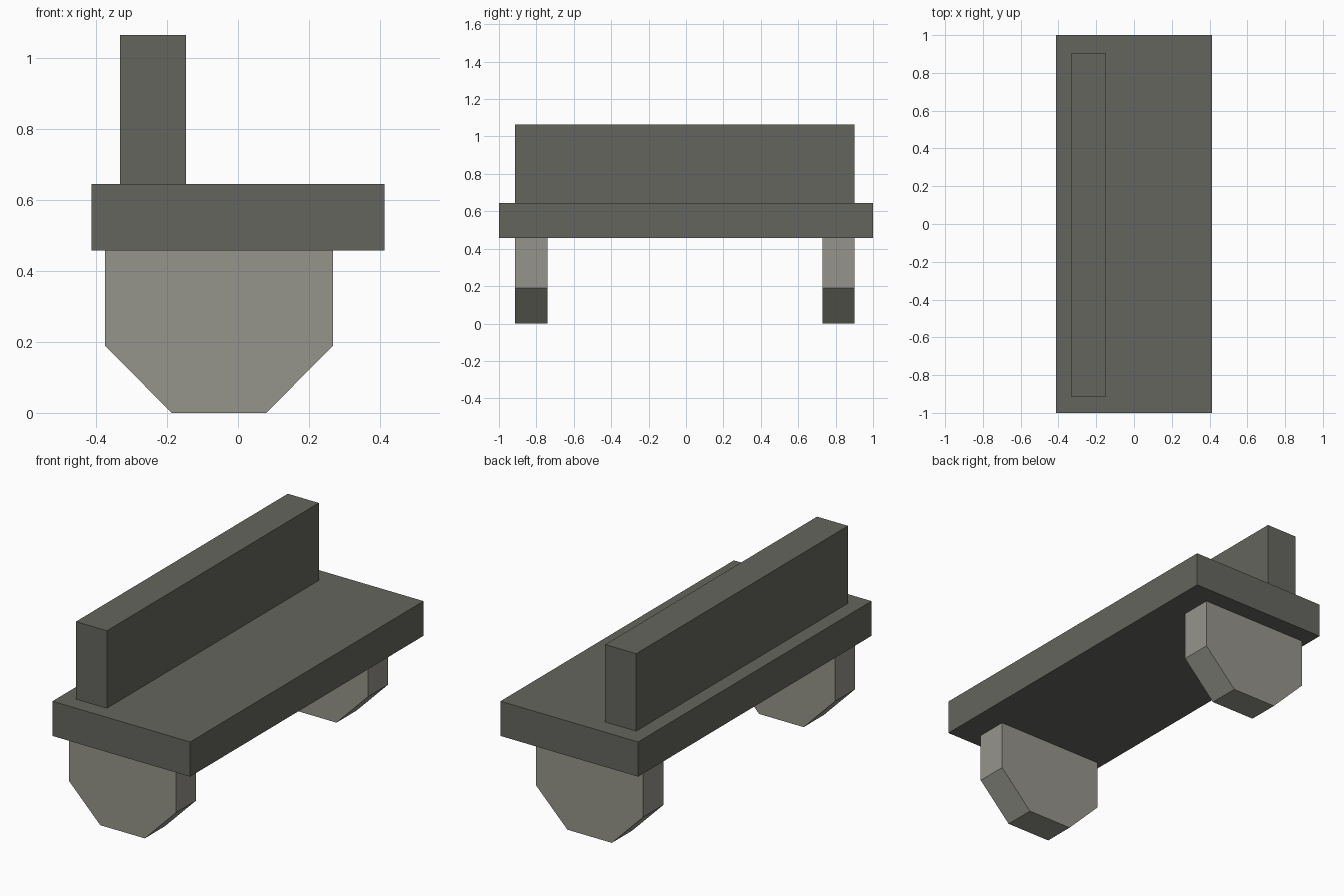
import bpy
import bmesh

cube = bpy.data.objects.get("Cube")
if cube:
    bpy.data.objects.remove(cube, do_unlink=True)


def make_material(name, rgb):
    mat = bpy.data.materials.new(name)
    mat.use_nodes = True
    colour = (*rgb, 1.0)
    mat.diffuse_color = colour
    mat.node_tree.nodes["Principled BSDF"].inputs["Base Color"].default_value = colour
    return mat


def extrude_profile(name, profile, y_front, y_back, mat):
    """Solid made by sweeping an (x, z) outline along y."""
    bm = bmesh.new()
    face = bm.faces.new([bm.verts.new((x, y_front, z)) for x, z in profile])
    swept = bmesh.ops.extrude_face_region(bm, geom=[face])
    verts = [v for v in swept["geom"] if isinstance(v, bmesh.types.BMVert)]
    bmesh.ops.translate(bm, verts=verts, vec=(0, y_back - y_front, 0))
    bmesh.ops.recalc_face_normals(bm, faces=bm.faces)
    mesh = bpy.data.meshes.new(name)
    bm.to_mesh(mesh)
    bm.free()
    mesh.materials.append(mat)
    obj = bpy.data.objects.new(name, mesh)
    bpy.context.collection.objects.link(obj)
    return obj


def rectangle(x0, x1, z0, z1):
    return [(x0, z0), (x1, z0), (x1, z1), (x0, z1)]


dark_stone = make_material("dark grey", (0.130, 0.130, 0.114))
pale_stone = make_material("pale grey", (0.305, 0.300, 0.258))

SEAT_BOTTOM, SEAT_TOP = 0.457, 0.645

# Seat slab and backrest
extrude_profile("seat", rectangle(-0.413, 0.413, SEAT_BOTTOM, SEAT_TOP),
                -1.0, 1.0, dark_stone)
extrude_profile("backrest", rectangle(-0.333, -0.147, SEAT_TOP, 1.065),
                -0.913, 0.902, dark_stone)

# Slab legs with chamfered lower corners
leg_outline = [(-0.187, 0), (0.08, 0), (0.268, 0.19), (0.268, SEAT_BOTTOM),
               (-0.375, SEAT_BOTTOM), (-0.375, 0.19)]
for name, y_front, y_back in (("front_leg", -0.913, -0.741),
                              ("back_leg", 0.73, 0.902)):
    extrude_profile(name, leg_outline, y_front, y_back, pale_stone)
